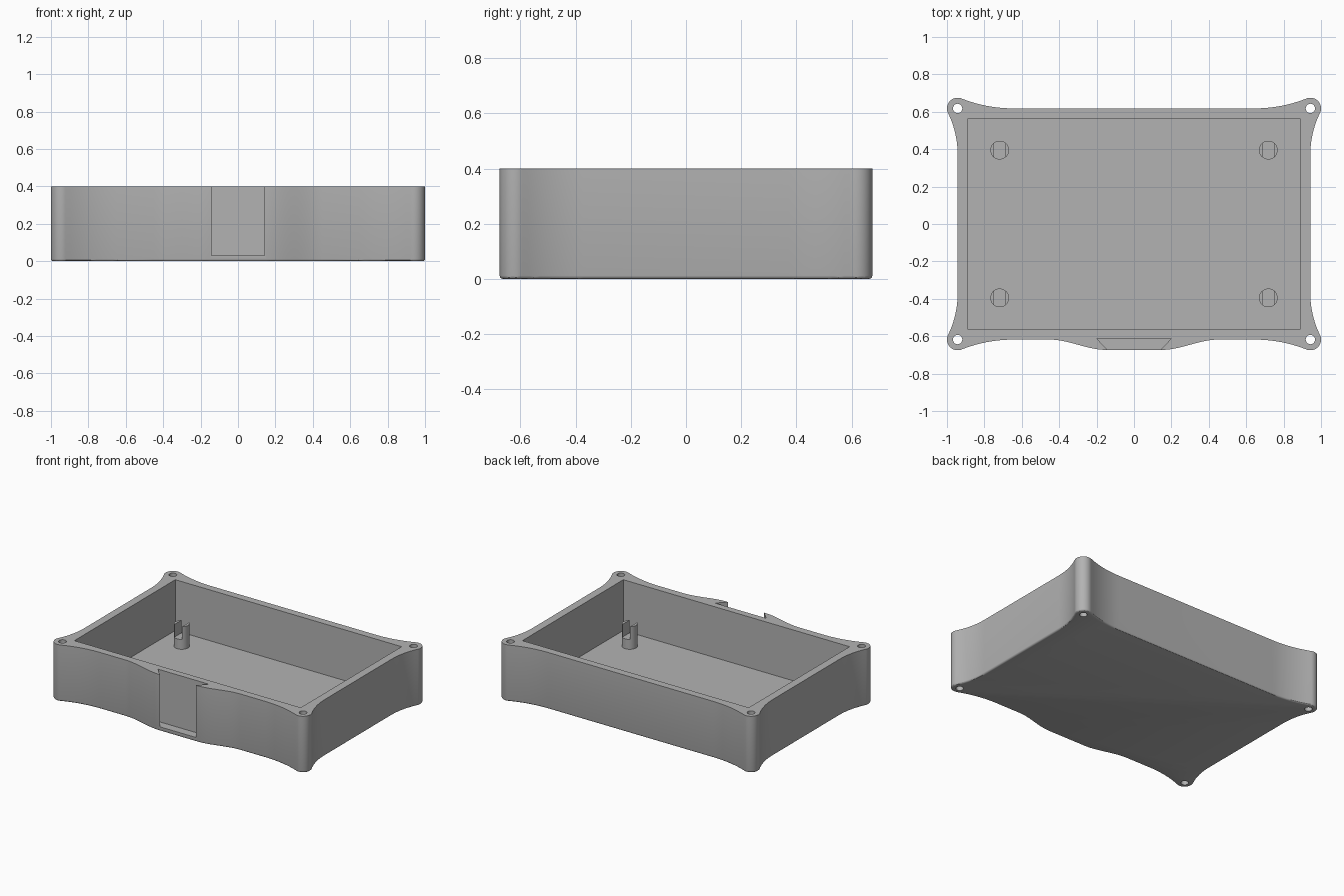
import bpy, bmesh
from math import sin, cos, pi, sqrt, atan2, radians

cube = bpy.data.objects.get("Cube")
if cube:
    bpy.data.objects.remove(cube, do_unlink=True)

grey = bpy.data.materials.new("grey plastic")
grey.use_nodes = True
color = (0.45, 0.45, 0.45, 1)
grey.diffuse_color = color
grey.node_tree.nodes["Principled BSDF"].inputs["Base Color"].default_value = color

HEIGHT, FLOOR = 0.4, 0.04
EAR_X, EAR_Y, EAR_R = 0.943, 0.618, 0.057


def prism(name, points, z0, z1, bottom_bevel=0):
    """Extrude a counter-clockwise outline, optionally rounding its bottom rim."""
    bm = bmesh.new()
    base = bm.faces.new([bm.verts.new((x, y, z0)) for x, y in points])
    top = bmesh.ops.extrude_face_region(bm, geom=[base])["geom"]
    moved = [v for v in top if isinstance(v, bmesh.types.BMVert)]
    bmesh.ops.translate(bm, verts=moved, vec=(0, 0, z1 - z0))
    if not base.is_valid or not any(all(v.co.z < z0 + 1e-5 for v in f.verts) for f in bm.faces):
        rim = [e for e in bm.edges if all(v.co.z < z0 + 1e-5 for v in e.verts)]
        bmesh.ops.contextual_create(bm, geom=rim)
    bmesh.ops.recalc_face_normals(bm, faces=bm.faces[:])
    if bottom_bevel:
        rim = [e for e in bm.edges if all(v.co.z < z0 + 1e-5 for v in e.verts)]
        bmesh.ops.bevel(bm, geom=rim, offset=bottom_bevel, segments=3,
                        profile=0.5, affect="EDGES")
    mesh = bpy.data.meshes.new(name)
    bm.to_mesh(mesh)
    bm.free()
    mesh.materials.append(grey)
    obj = bpy.data.objects.new(name, mesh)
    bpy.context.collection.objects.link(obj)
    return obj


def arc(cx, cy, r, a0, a1, n):
    return [(cx + r * cos(a0 + (a1 - a0) * i / n),
             cy + r * sin(a0 + (a1 - a0) * i / n)) for i in range(n + 1)]


def circle(cx, cy, r, n=32):
    return arc(cx, cy, r, 0, 2 * pi, n)[:-1]


def corner(sx, sy):
    """Screw ear blended into both walls by large concave arcs."""
    r, r1, r2 = EAR_R, 0.5, 0.75
    d1, d2 = sqrt(2 * r * r1 + r * r), sqrt(2 * r * r2 + r * r)
    pts = arc(r1, -d1, r1, pi, atan2(d1, -r1), 10)[:-1]
    pts += arc(0, 0, r, atan2(-d1, r1), atan2(r2, -d2), 20)
    pts += arc(-d2, r2, r2, atan2(-r2, d2), -pi / 2, 10)[1:]
    pts = [(sx * (EAR_X + u), sy * (EAR_Y + v)) for u, v in pts]
    return pts if sx * sy > 0 else pts[::-1]


def bulge():
    """Front swelling that carries the slot."""
    side = []
    for i in range(17):
        t = i / 16
        side.append((-0.45 + 0.3 * t, -EAR_Y - 0.055 * t * t * (3 - 2 * t)))
    return side + [(-x, y) for x, y in reversed(side)]


def cut(target, cutter):
    mod = target.modifiers.new("cut", "BOOLEAN")
    mod.operation, mod.solver, mod.object = "DIFFERENCE", "EXACT", cutter
    bpy.context.view_layer.update()
    graph = bpy.context.evaluated_depsgraph_get()
    mesh = bpy.data.meshes.new_from_object(target.evaluated_get(graph))
    target.modifiers.clear()
    target.data = mesh
    bpy.data.objects.remove(cutter, do_unlink=True)


def smooth(obj):
    bpy.ops.object.select_all(action="DESELECT")
    obj.select_set(True)
    bpy.context.view_layer.objects.active = obj
    bpy.ops.object.shade_smooth_by_angle(angle=radians(30))


# Open tray
outline = corner(1, 1) + corner(-1, 1) + corner(-1, -1) + bulge() + corner(1, -1)
tray = prism("tray", outline, 0, HEIGHT, 0.012)

# Cavity, dovetail slot and screw holes
x, y = 0.887, 0.565
cut(tray, prism("cavity_cutter", [(-x, -y), (x, -y), (x, y), (-x, y)], FLOOR, 1))
front, back = -0.70, -0.612
cut(tray, prism("slot_cutter", [(-0.115, front), (0.115, front), (0.2, back), (-0.2, back)], 0.03, 1))
for sx in (-1, 1):
    for sy in (-1, 1):
        cut(tray, prism("hole_cutter", circle(sx * EAR_X, sy * EAR_Y, 0.025), -1, 1))
smooth(tray)

# Board posts, each with a pair of upright prongs
POST_R = 0.05
half = atan2(sqrt(POST_R ** 2 - 0.03 ** 2), 0.03)
for sx, side in ((-1, "right"), (1, "left")):
    for sy, end in ((-1, "front"), (1, "back")):
        px, py = sx * 0.718, sy * 0.395
        smooth(prism(f"{end}_{side}_post", circle(px, py, POST_R), FLOOR - 0.005, 0.11))
        for turn, label in ((0, "a"), (pi, "b")):
            pts = arc(px, py, POST_R, turn - half, turn + half, 10)
            smooth(prism(f"{end}_{side}_prong_{label}", pts, 0.105, 0.2))
